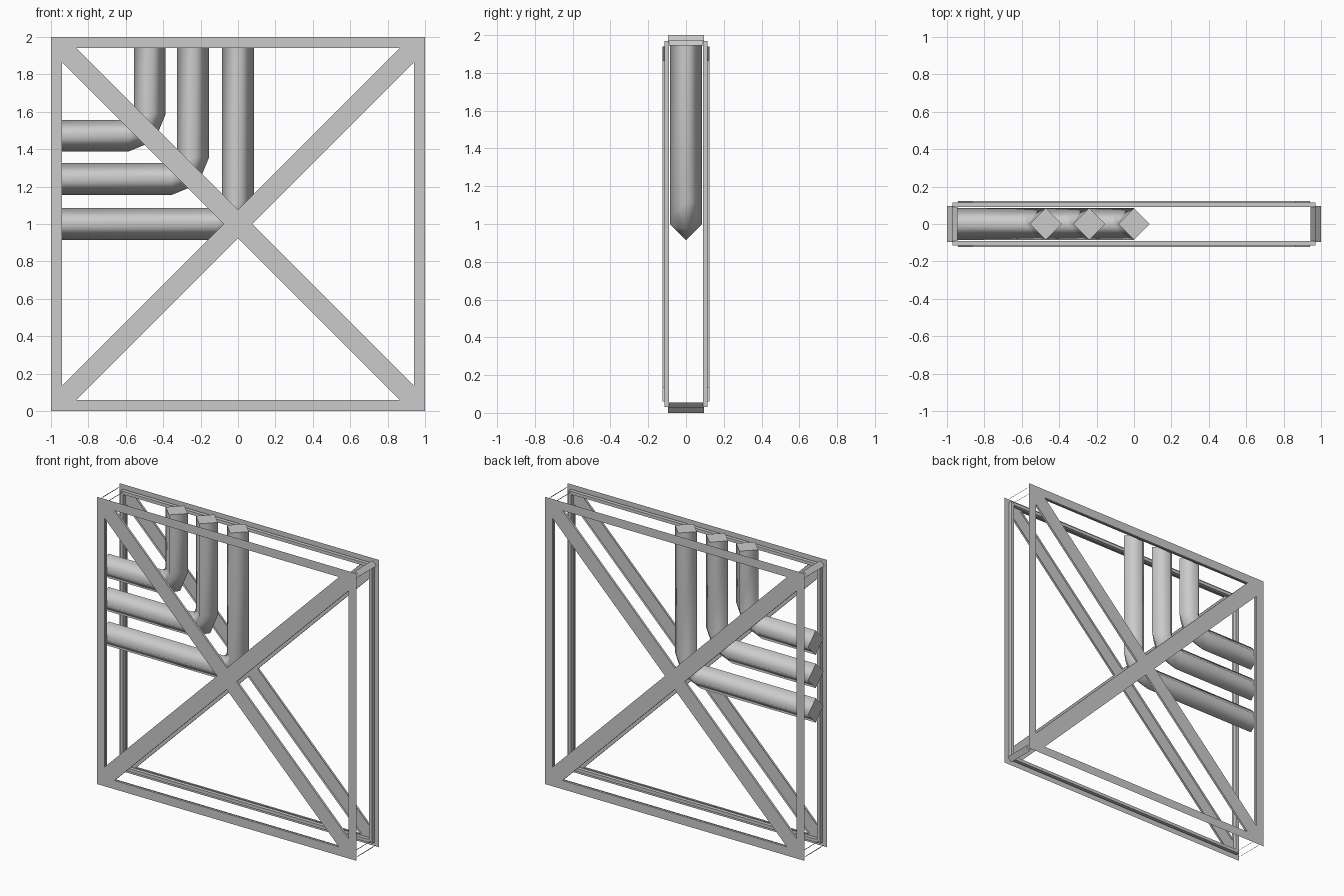
import bpy, bmesh, math
from mathutils import Vector

if "Cube" in bpy.data.objects:
    bpy.data.objects.remove(bpy.data.objects["Cube"])


def finish(name, bm):
    me = bpy.data.meshes.new(name)
    bm.to_mesh(me)
    bm.free()
    ob = bpy.data.objects.new(name, me)
    bpy.context.collection.objects.link(ob)
    return ob


def rot(p, i):
    # quarter turns in the panel plane
    x, z = p
    for _ in range(i % 4):
        x, z = -z, x
    return x, z


# Thin face panel: square rim with a cross brace, lips around the four openings
def face_panel(name, s):
    bm = bmesh.new()

    def ring(p, y):
        return [bm.verts.new((rot(p, i)[0], s * y, rot(p, i)[1] + 1)) for i in range(4)]

    def face(*vs):
        bm.faces.new(vs if s < 0 else vs[::-1])

    o = ring((-1, -1), 0.124)
    hole = [(-0.865, -0.94), (0.865, -0.94), (0, -0.075)]
    a, b, t = [ring(p, 0.124) for p in hole]
    inner = [ring(p, 0.109) for p in hole]
    for i in range(4):
        j = (i + 1) % 4
        face(o[i], o[j], b[i], a[i])
        face(o[j], a[j], b[i])
        face(b[i], a[j], t[j], t[i])
        h = [a[i], b[i], t[i]]
        for k in range(3):
            m = (k + 1) % 3
            face(h[k], h[m], inner[m][i], inner[k][i])
    face(*t)
    finish(name, bm)


# Square rail ring behind each panel
def rail_ring(name, s):
    bm = bmesh.new()
    section = [(0.97, 0.115), (0.97, 0.09), (0.948, 0.09), (0.948, 0.115)]
    rings = []
    for r, y in section:
        rings.append([bm.verts.new((rot((-r, -r), i)[0], s * y, rot((-r, -r), i)[1] + 1))
                      for i in range(4)])
    for k in range(4):
        for i in range(4):
            m, j = (k + 1) % 4, (i + 1) % 4
            bm.faces.new((rings[k][i], rings[k][j], rings[m][j], rings[m][i]))
    bmesh.ops.recalc_face_normals(bm, faces=bm.faces)
    finish(name, bm)


for label, s in (("front", -1), ("back", 1)):
    face_panel(label + "_panel", s)
    rail_ring(label + "_rails", s)

# Slanted corner ties joining front and back
bm = bmesh.new()
for i in range(4):
    for p, q in (((1, 0.97), (0.97, 1)), ((0.97, 0.945), (0.945, 0.97))):
        p, q = rot(p, i), rot(q, i)
        bm.faces.new([bm.verts.new((x, y, z + 1)) for (x, z), y in
                      ((p, -0.095), (p, 0.095), (q, 0.095), (q, -0.095))])
bm.normal_update()
for f in bm.faces:
    if f.normal.dot(f.calc_center_median() - Vector((0, 0, 1))) < 0:
        f.normal_flip()
finish("corner_ties", bm)


# Four-sided bent pipe from the left edge to the top edge
def pipe(name, d, r=0.085, bend=0.115):
    cx, cz = -d - bend, 1 + d + bend
    path = [(-1, 1 + d, 0)]
    for deg in (0, 45, 90):
        g = math.radians(deg)
        path.append((cx + bend * math.sin(g), cz - bend * math.cos(g), g))
    path.append((-d, 2, math.pi / 2))
    bm = bmesh.new()
    rings = []
    for x, z, g in path:
        n = Vector((math.sin(g), 0, -math.cos(g)))
        c = Vector((x, 0, z))
        side = Vector((0, r, 0))
        rings.append([bm.verts.new(c + v) for v in (n * r, side, -n * r, -side)])
    for p, q in zip(rings, rings[1:]):
        for k in range(4):
            m = (k + 1) % 4
            bm.faces.new((p[k], p[m], q[m], q[k])).smooth = True
    caps = [bm.faces.new(rings[0]), bm.faces.new(rings[-1])]
    bmesh.ops.recalc_face_normals(bm, faces=bm.faces)
    # split the caps so their rims stay crisp
    bmesh.ops.split_edges(bm, edges=list({e for f in caps for e in f.edges}))
    finish(name, bm)


for name, d in (("long_pipe", 0), ("middle_pipe", 0.24), ("short_pipe", 0.472)):
    pipe(name, d)
